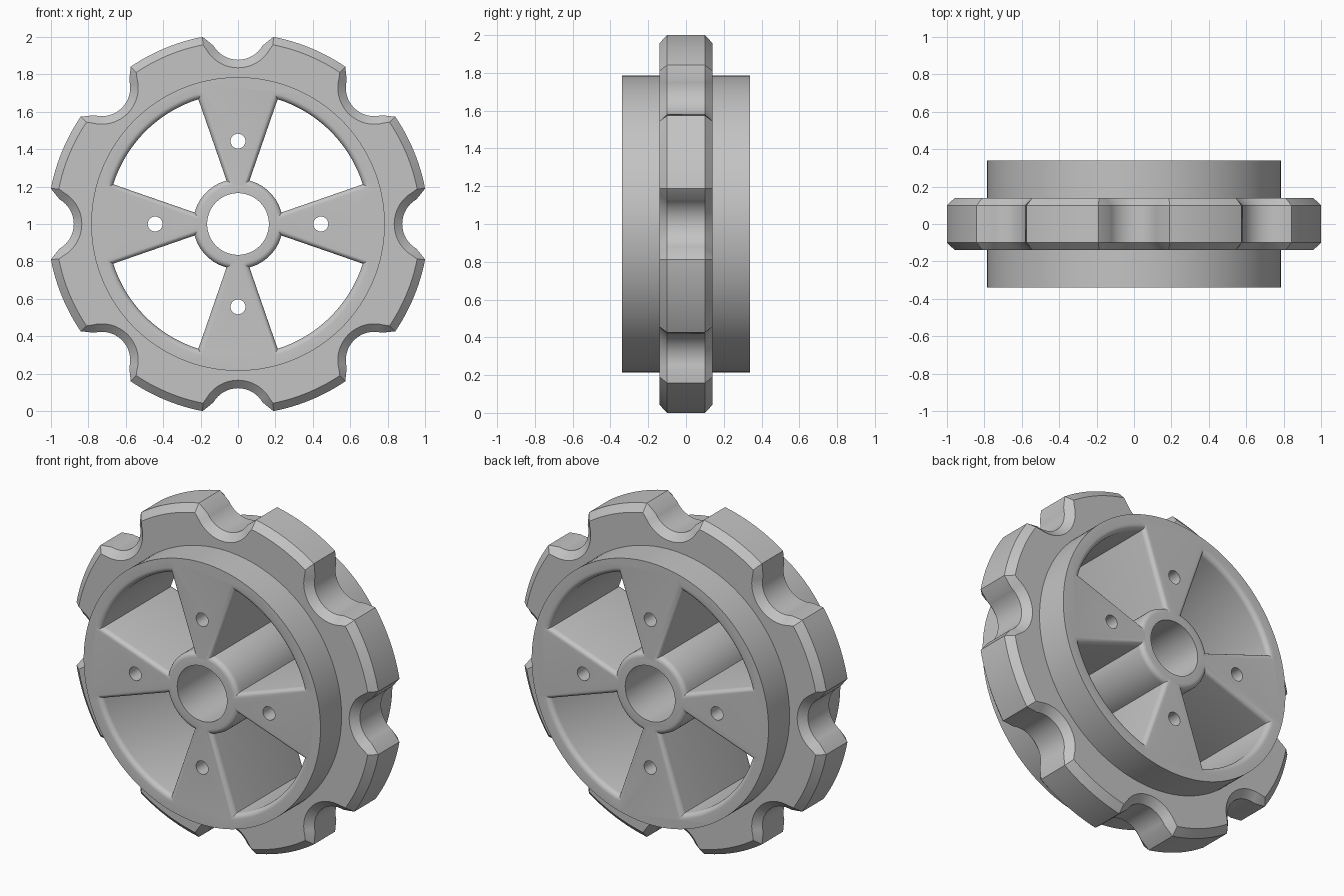
import bpy, bmesh
from math import sin, cos, asin, atan2, sqrt, pi, radians

HALF = 0.34      # half depth of the drum
FILLET = 0.03    # rounding of the window edges

cube = bpy.data.objects.get("Cube")
if cube:
    bpy.data.objects.remove(cube, do_unlink=True)

grey = bpy.data.materials.new("plain grey")
grey.use_nodes = True
colour = (0.55, 0.55, 0.55, 1)
grey.diffuse_color = colour
grey.node_tree.nodes["Principled BSDF"].inputs["Base Color"].default_value = colour


def loft(name, layers):
    """Closed solid through matching (y, [(x, z), ...]) outlines."""
    bm = bmesh.new()
    rings = [[bm.verts.new((x, y, z)) for x, z in pts] for y, pts in layers]
    n = len(rings[0])
    for a, b in zip(rings, rings[1:]):
        for i in range(n):
            j = (i + 1) % n
            bm.faces.new((a[i], a[j], b[j], b[i]))
    bm.faces.new(rings[0])
    bm.faces.new(rings[-1])
    bmesh.ops.recalc_face_normals(bm, faces=bm.faces)
    mesh = bpy.data.meshes.new(name)
    bm.to_mesh(mesh)
    bm.free()
    mesh.materials.append(grey)
    obj = bpy.data.objects.new(name, mesh)
    bpy.context.collection.objects.link(obj)
    return obj


def turn(p, a):
    return (p[0] * cos(a) + p[1] * sin(a), p[1] * cos(a) - p[0] * sin(a))


def circle(r, n, cx=0, cz=0):
    return [(cx + r * sin(2 * pi * i / n), cz + r * cos(2 * pi * i / n)) for i in range(n)]


def cylinder(name, r, n, depth, cx=0, cz=0):
    pts = circle(r, n, cx, cz)
    return loft(name, [(-depth, pts), (depth, pts)])


def rim_outline(radius, notch, tip):
    """Eight-notch outline: a notch arc, then the outer arc to the next notch."""
    pts = []
    for k in range(8):
        local = []
        for i in range(17):
            a = radians(-60 + 120 * i / 16)
            local.append((notch * sin(a), 1.03 - notch * cos(a)))
        for i in range(13):
            a = radians(tip + (45 - 2 * tip) * i / 12)
            local.append((radius * sin(a), radius * cos(a)))
        pts += [turn(p, k * pi / 4) for p in local]
    return pts


def window_outline(d, quarter):
    """Window between two spokes, grown outward by d."""
    t = radians(19.1)
    c = -0.018 - d

    def arc(r, n):
        start = t + asin(c / r)
        return [(r * sin(a), r * cos(a))
                for a in (start + (pi / 2 - 2 * start) * i / n for i in range(n + 1))]
    pts = arc(0.70 + d, 24) + arc(0.24 - d, 14)[::-1]
    return [turn(p, quarter * pi / 2) for p in pts]


def boolean(target, tool, operation):
    mod = target.modifiers.new(tool.name, 'BOOLEAN')
    mod.operation = operation
    mod.solver = 'EXACT'
    mod.object = tool
    bpy.context.view_layer.objects.active = target
    bpy.ops.object.modifier_apply(modifier=mod.name)
    bpy.data.objects.remove(tool, do_unlink=True)


# Drum, with the chamfered notched rim joined around it
wheel = cylinder("notched_wheel", 0.785, 128, HALF)
full = rim_outline(1.018, 0.152, 10.7)
inset = rim_outline(0.976, 0.195, 11.1)
rim = loft("rim", [(-0.14, inset), (-0.1, full), (0.1, full), (0.14, inset)])
boolean(wheel, rim, 'UNION')

# Four windows with rounded edges on both faces
steps = [(HALF - FILLET + FILLET * sin(a), FILLET * (1 - cos(a)))
         for a in (pi / 2 * i / 5 for i in range(6))]
steps.append((HALF + 0.05, FILLET))
section = [(-y, d) for y, d in reversed(steps)] + steps
for q in range(4):
    cutter = loft("window_cutter", [(y, window_outline(d, q)) for y, d in section])
    boolean(wheel, cutter, 'DIFFERENCE')

# Axle bore and one small hole through each spoke
boolean(wheel, cylinder("bore_cutter", 0.165, 64, 0.5), 'DIFFERENCE')
for q in range(4):
    x, z = turn((0, 0.443), q * pi / 2)
    boolean(wheel, cylinder("hole_cutter", 0.04, 24, 0.5, x, z), 'DIFFERENCE')

# Stand on the ground and smooth the curved walls
wheel.location.z = 1
bpy.ops.object.select_all(action='DESELECT')
wheel.select_set(True)
bpy.context.view_layer.objects.active = wheel
bpy.ops.object.shade_smooth_by_angle(angle=radians(25))
